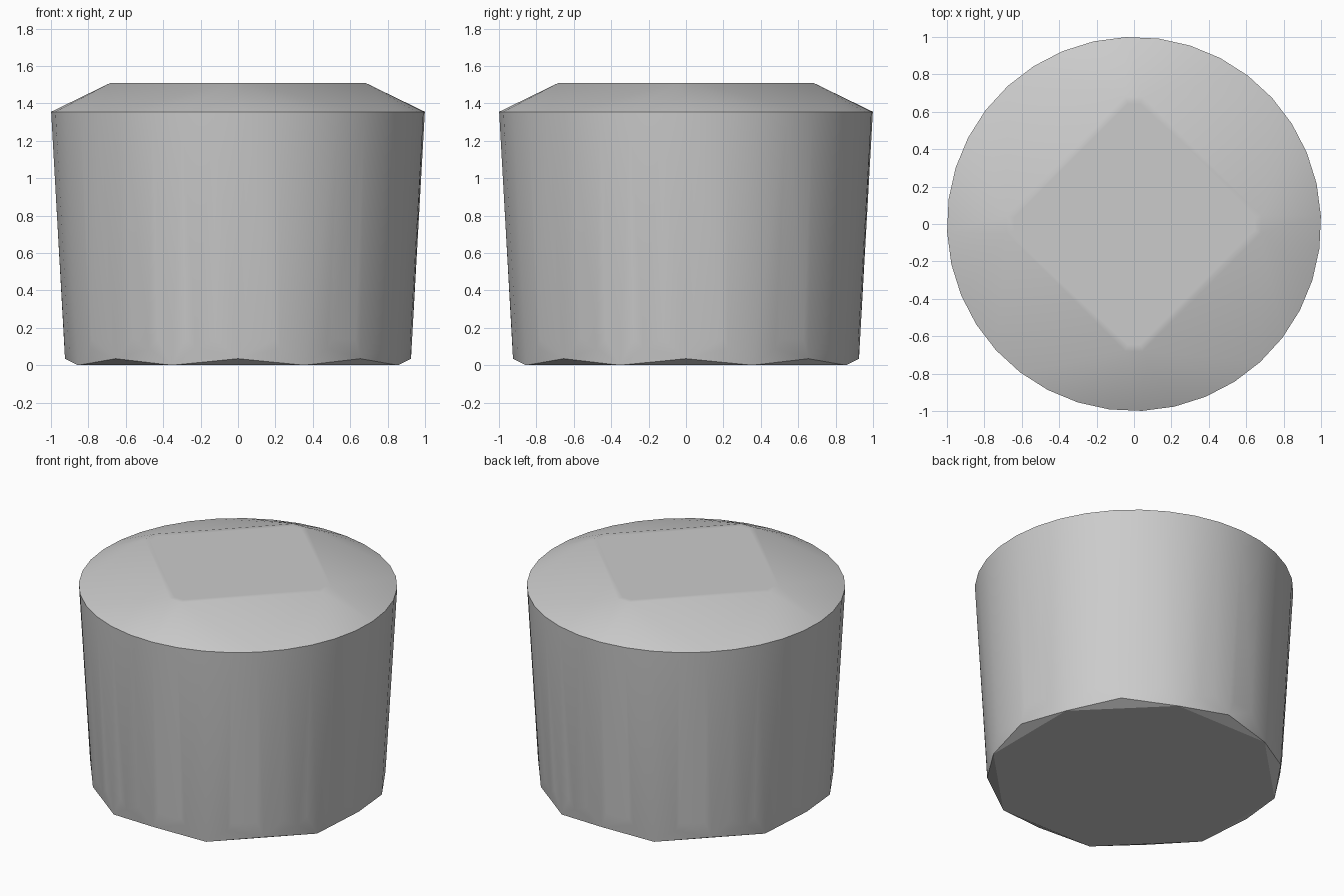
import bpy, bmesh
from math import radians, sin, cos, pi

old = bpy.data.objects.get("Cube")
if old:
    bpy.data.objects.remove(old, do_unlink=True)

grey = bpy.data.materials.new("plain grey")
grey.use_nodes = True
colour = (0.6, 0.6, 0.6, 1)
grey.diffuse_color = colour
grey.node_tree.nodes["Principled BSDF"].inputs["Base Color"].default_value = colour

RIM_Z, TOP_Z, SIDES = 1.355, 1.51, 36


def wall_radius(z):
    return 0.922 + 0.078 * z / RIM_Z


bm = bmesh.new()


def polar(deg, radius, z):
    a = radians(deg)
    bm.verts.new((radius * cos(a), radius * sin(a), z))


# Round tapering wall
for i in range(SIDES):
    for z in (0.14, RIM_Z):
        polar(2.5 + i * 360 / SIDES, wall_radius(z), z)

# Flat diamond on top with slightly blunted corners
for i in range(4):
    for spread in (-4, 4):
        polar(i * 90 + spread, 0.682, TOP_Z)

# Octagonal foot blending into the wall through small facets
for i in range(8):
    polar(i * 45 + 22.5, 0.925, 0)
    polar(i * 45, 0.925, 0.035)
    for offset in (-20, -14, 14, 20):
        polar(i * 45 + offset, wall_radius(0.09), 0.09)

# Skin the rings into one solid and tidy flat areas
bmesh.ops.convex_hull(bm, input=bm.verts[:])
bmesh.ops.delete(bm, geom=[v for v in bm.verts if not v.link_faces], context='VERTS')
bmesh.ops.dissolve_limit(bm, angle_limit=radians(0.5), verts=bm.verts[:], edges=bm.edges[:])
bmesh.ops.recalc_face_normals(bm, faces=bm.faces[:])

# Narrow border softens the edge of the flat top
top = [f for f in bm.faces if f.normal.z > 0.999]
bmesh.ops.inset_region(bm, faces=top, thickness=0.04)

mesh = bpy.data.meshes.new("tapered_body")
bm.to_mesh(mesh)
bm.free()
mesh.materials.append(grey)
body = bpy.data.objects.new("tapered_body", mesh)
bpy.context.collection.objects.link(body)

bpy.ops.object.select_all(action='DESELECT')
body.select_set(True)
bpy.context.view_layer.objects.active = body
bpy.ops.object.shade_smooth_by_angle(angle=radians(26.1))
